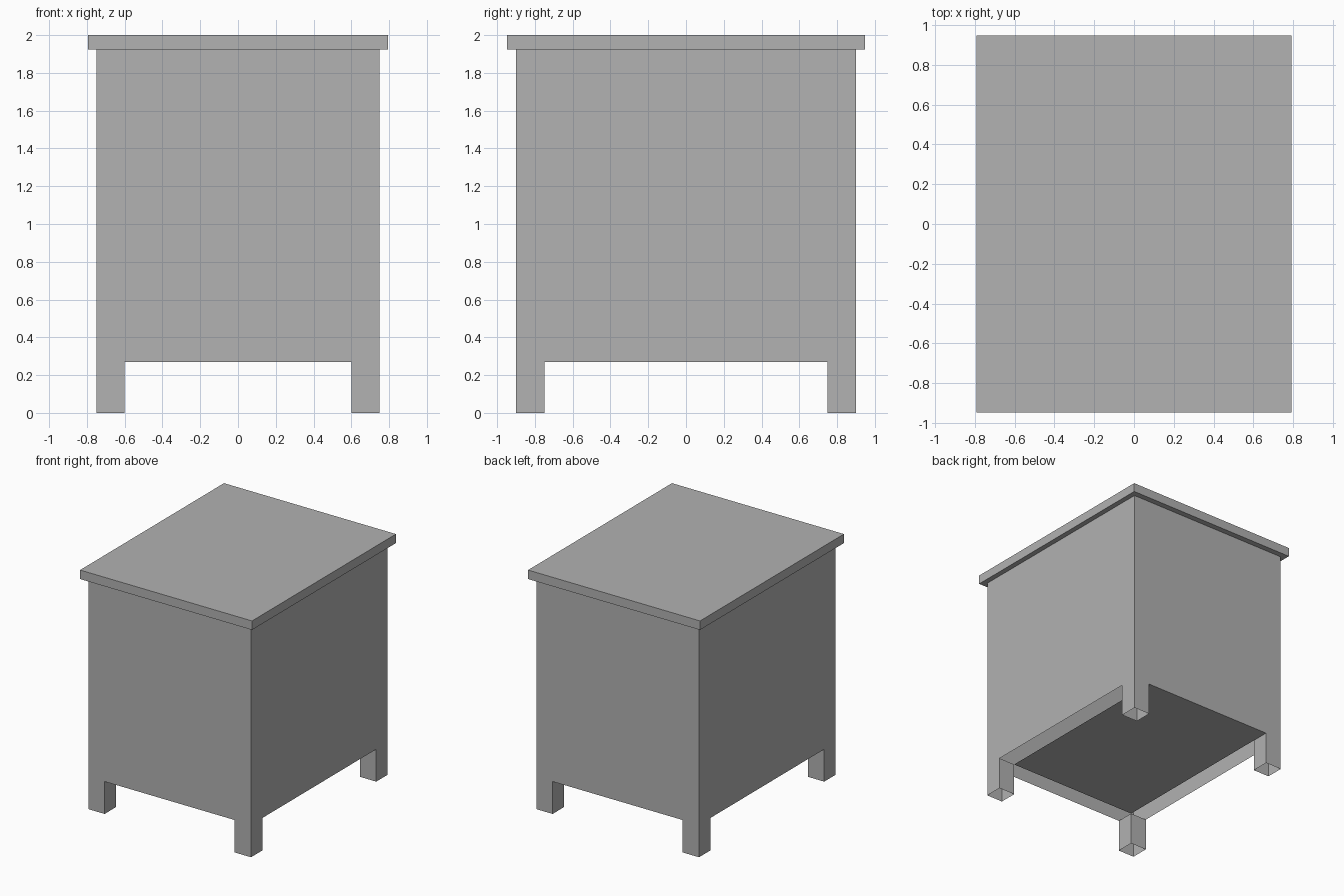
import bpy, bmesh
from mathutils import Vector

cube = bpy.data.objects.get("Cube")
if cube:
    bpy.data.objects.remove(cube, do_unlink=True)

# Main dimensions
HALF_X, HALF_Y = 0.75, 0.9
LEG, LEG_H = 0.15, 0.27
LID_Z, TOP_Z = 1.925, 2.0
LID_X, LID_Y = 0.793, 0.948

grey = bpy.data.materials.new("plain grey")
grey.use_nodes = True
grey.diffuse_color = (0.445, 0.445, 0.445, 1)
grey.node_tree.nodes["Principled BSDF"].inputs["Base Color"].default_value = grey.diffuse_color


def add_face(bm, points, outward):
    """Add a flat face whose normal points along outward."""
    face = bm.faces.new([bm.verts.new(p) for p in points])
    face.normal_update()
    if face.normal.dot(Vector(outward)) < 0:
        face.normal_flip()


def finish(bm, name):
    bmesh.ops.remove_doubles(bm, verts=bm.verts, dist=0.0005)
    mesh = bpy.data.meshes.new(name)
    bm.to_mesh(mesh)
    bm.free()
    mesh.materials.append(grey)
    obj = bpy.data.objects.new(name, mesh)
    bpy.context.collection.objects.link(obj)
    return obj


def wall_profile(half):
    """Outline of a wall with the gap between its two legs cut out."""
    inner = half - LEG
    right = [(inner, LEG_H), (inner, 0), (half, 0), (half, LID_Z)]
    return right + [(-u, z) for u, z in reversed(right)]


# Thin cabinet walls, open at the bottom
bm = bmesh.new()
for s in (-1, 1):
    add_face(bm, [(u, s * HALF_Y, z) for u, z in wall_profile(HALF_X)], (0, s, 0))
    add_face(bm, [(s * HALF_X, u, z) for u, z in wall_profile(HALF_Y)], (s, 0, 0))
finish(bm, "cabinet_walls")

# Inner sides of the hollow legs
ix, iy = HALF_X - LEG, HALF_Y - LEG
for sx, side in ((-1, "right"), (1, "left")):
    for sy, end in ((-1, "front"), (1, "back")):
        bm = bmesh.new()
        x, y, ox, oy = sx * ix, sy * iy, sx * HALF_X, sy * HALF_Y
        add_face(bm, [(x, y, 0), (x, oy, 0), (x, oy, LEG_H), (x, y, LEG_H)], (-sx, 0, 0))
        add_face(bm, [(x, y, 0), (ox, y, 0), (ox, y, LEG_H), (x, y, LEG_H)], (0, -sy, 0))
        finish(bm, f"{end}_{side}_leg_inside")

# Floor panel, reaching the back wall only
bm = bmesh.new()
add_face(bm, [(-ix, -iy, LEG_H), (ix, -iy, LEG_H), (ix, HALF_Y, LEG_H), (-ix, HALF_Y, LEG_H)], (0, 0, -1))
finish(bm, "floor_panel")

# Overhanging top board
bm = bmesh.new()
bmesh.ops.create_cube(bm, size=1)
bmesh.ops.scale(bm, vec=(2 * LID_X, 2 * LID_Y, TOP_Z - LID_Z), verts=bm.verts)
bmesh.ops.translate(bm, vec=(0, 0, (TOP_Z + LID_Z) / 2), verts=bm.verts)
finish(bm, "top_board")
